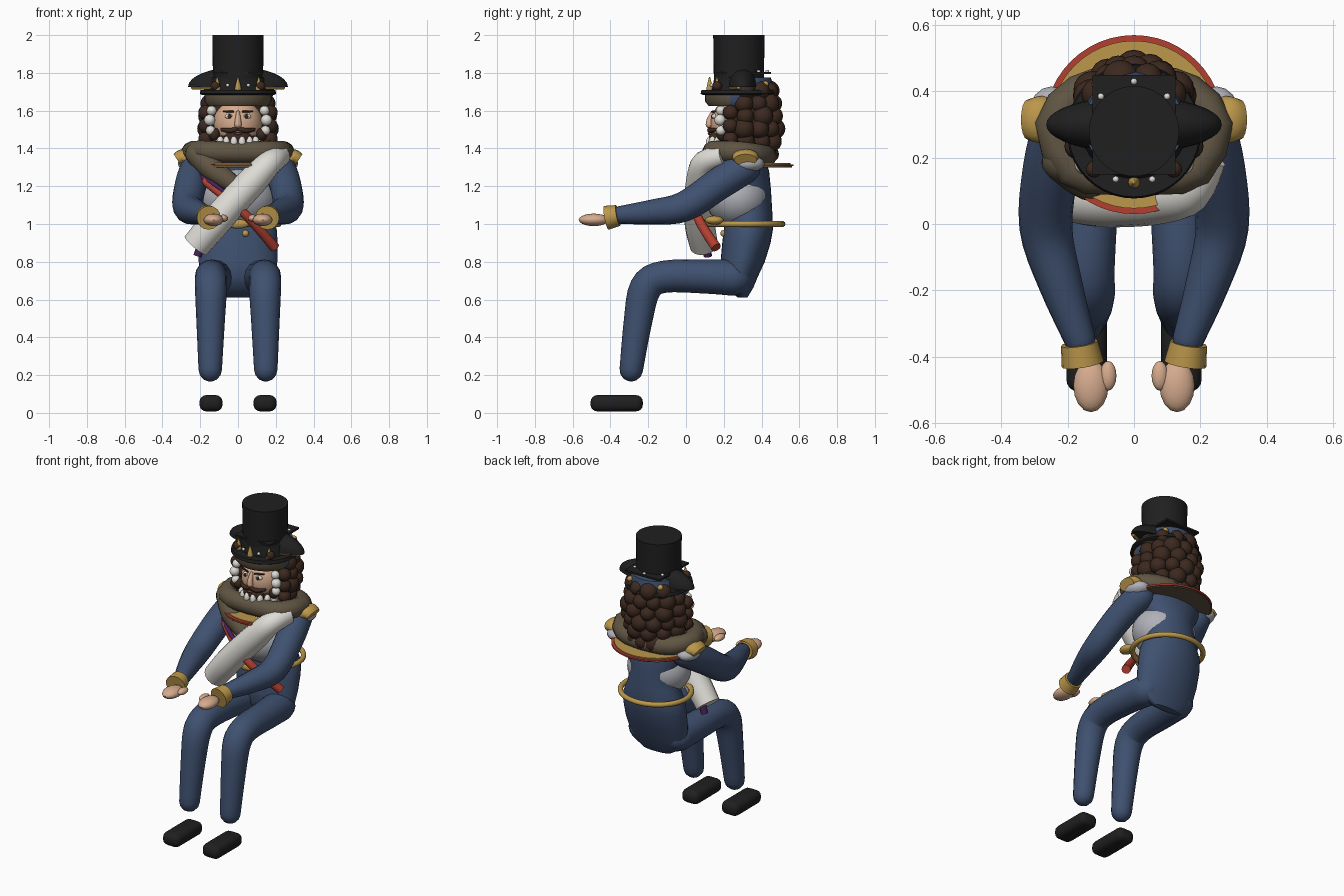
import bpy, bmesh, math
from mathutils import Vector, Matrix

if "Cube" in bpy.data.objects:
    bpy.data.objects.remove(bpy.data.objects["Cube"])


def material(name, *rgb):
    m = bpy.data.materials.new(name)
    m.use_nodes = True
    m.diffuse_color = (*rgb, 1)
    m.node_tree.nodes["Principled BSDF"].inputs["Base Color"].default_value = (*rgb, 1)
    return m


BLACK = material("black felt", .014, .014, .014)
BLUE = material("uniform blue", .05, .082, .162)
SKIN = material("skin", .67, .41, .27)
HAIR = material("dark brown hair", .045, .022, .014)
FUR = material("olive brown fur", .118, .091, .056)
WHITE = material("warm white", .74, .72, .67)
GREY = material("pale grey cloth", .43, .44, .48)
GOLD = material("gold", .5, .31, .07)
RED = material("red", .45, .05, .03)
PURPLE = material("purple", .06, .015, .1)


def finish(name, bm, mat, angle=40):
    bmesh.ops.recalc_face_normals(bm, faces=bm.faces)
    me = bpy.data.meshes.new(name)
    bm.to_mesh(me)
    bm.free()
    me.materials.append(mat)
    ob = bpy.data.objects.new(name, me)
    bpy.context.collection.objects.link(ob)
    bpy.ops.object.select_all(action='DESELECT')
    ob.select_set(True)
    bpy.context.view_layer.objects.active = ob
    bpy.ops.object.shade_smooth_by_angle(angle=math.radians(angle))
    return ob


def balls(name, items, mat, n=16):
    """Ellipsoids given as (centre, radii), joined in one object."""
    bm = bmesh.new()
    for c, r in items:
        r = r if isinstance(r, tuple) else (r, r, r)
        bmesh.ops.create_uvsphere(bm, u_segments=n, v_segments=n // 2 + 2, radius=1,
                                  matrix=Matrix.Translation(c) @ Matrix.Diagonal((*r, 1)))
    return finish(name, bm, mat)


def box(name, centre, size, mat, bevel=0):
    bm = bmesh.new()
    bmesh.ops.create_cube(bm, size=1, matrix=Matrix.Translation(centre) @ Matrix.Diagonal((*size, 1)))
    if bevel:
        bmesh.ops.bevel(bm, geom=bm.edges[:], offset=bevel, segments=4, profile=.5, affect='EDGES')
    return finish(name, bm, mat)


def skin_rings(name, rings, mat, cyclic=False):
    bm = bmesh.new()
    loops = [[bm.verts.new(p) for p in ring] for ring in rings]
    n = len(loops[0])
    pairs = list(zip(loops, loops[1:])) + ([(loops[-1], loops[0])] if cyclic else [])
    for a, b in pairs:
        for i in range(n):
            j = (i + 1) % n
            bm.faces.new((a[i], a[j], b[j], b[i]))
    if not cyclic:
        bm.faces.new(loops[0])
        bm.faces.new(loops[-1])
    return finish(name, bm, mat)


def stack(name, sections, mat, n=32, back=None):
    """Horizontal ellipses (z, y, rx, ry) skinned upwards; back recolours rear faces."""
    turn = [2 * math.pi * i / n for i in range(n)]
    ob = skin_rings(name, [[(rx * math.cos(a), y + ry * math.sin(a), z) for a in turn]
                           for z, y, rx, ry in sections], mat)
    if back:
        ob.data.materials.append(back)
        for f in ob.data.polygons:
            f.material_index = int(f.normal.y > -.2)
    return ob


def tube(name, pts, mat, n=16, cyclic=False, dome=True, flat=1, steps=4):
    """Smooth tube through points (x, y, z, radius)."""
    P = [Vector(p) for p in pts]
    m, path = len(P), []
    for i in range(m if cyclic else m - 1):
        a, b, c, d = [P[k % m] if cyclic else P[max(0, min(m - 1, k))] for k in range(i - 1, i + 3)]
        for s in range(steps):
            t = s / steps
            path.append(.5 * (2 * b + (c - a) * t + (2 * a - 5 * b + 4 * c - d) * t * t
                              + (3 * b - a - 3 * c + d) * t ** 3))
    if not cyclic:
        path.append(P[-1])
    pos, rad = [p.xyz for p in path], [p.w for p in path]
    if dome and not cyclic:
        for end, nxt in ((0, 1), (-1, -2)):
            out, base, r = (pos[end] - pos[nxt]).normalized(), pos[end], rad[end]
            for a in (.5, 1, 1.4):
                k = len(pos) if end else 0
                pos.insert(k, base + out * r * math.sin(a))
                rad.insert(k, r * math.cos(a))
    rings, side, k = [], None, len(pos)
    for i in range(k):
        lo, hi = ((i - 1) % k, (i + 1) % k) if cyclic else (max(0, i - 1), min(k - 1, i + 1))
        t = (pos[hi] - pos[lo]).normalized()
        if side is None:
            side = Vector((1, 0, 0)) if abs(t.x) < .6 else Vector((0, 1, 0))
        side = (side - t * side.dot(t)).normalized()
        up = t.cross(side)
        rings.append([pos[i] + rad[i] * (side * math.cos(q) + up * flat * math.sin(q))
                      for q in (2 * math.pi * j / n for j in range(n))])
    return skin_rings(name, rings, mat, cyclic)


# Body
stack("jacket", [(.61, .3, .1, .025), (.66, .285, .18, .07), (.72, .28, .2, .1), (.8, .3, .208, .117),
                 (.9, .32, .21, .128), (.97, .33, .205, .13), (1.06, .335, .165, .122),
                 (1.18, .33, .148, .12), (1.28, .32, .21, .12), (1.34, .31, .22, .11),
                 (1.4, .3, .12, .09)], BLUE)
balls("shirt", [((0, .275, 1.14), (.2, .17, .165))], GREY, 32)
turns = [2 * math.pi * i / 24 for i in range(24)]
tube("belt", [(.215 * math.cos(a), .31 + .2 * math.sin(a), 1.0, .016) for a in turns],
     GOLD, n=10, cyclic=True, steps=2)
balls("belt_knob", [((.18, .15, 1.02), (.04, .05, .024)), ((0, .09, 1.0), (.06, .02, .025)),
                    ((.04, .2, .95), .018)], GOLD)
stack("collar_plate_lining", [(1.3, .3, .262, .262), (1.307, .3, .262, .262)], FUR, 48)
stack("collar_plate_red", [(1.306, .3, .27, .27), (1.316, .3, .27, .27)], RED, 48)
stack("collar_plate_gold", [(1.31, .3, .253, .253), (1.322, .3, .253, .253)], GOLD, 48)

for s, side in ((1, "left"), (-1, "right")):
    # Limbs
    tube(side + "_leg", [(s * .12, .255, .715, .095), (s * .135, .1, .722, .09), (s * .143, -.12, .72, .085),
                         (s * .143, -.215, .66, .085), (s * .145, -.255, .48, .075),
                         (s * .147, -.29, .228, .062)], BLUE)
    box(side + "_shoe", (s * .143, -.367, .051), (.122, .277, .086), BLACK, .036)
    tube(side + "_arm", [(s * .215, .31, 1.3, .088), (s * .25, .17, 1.21, .085), (s * .266, -.01, 1.092, .08),
                         (s * .222, -.18, 1.063, .066), (s * .163, -.35, 1.048, .047)], BLUE)
    tube(side + "_cuff", [(s * .165, -.36, 1.045, .056), (s * .155, -.422, 1.033, .064)], GOLD, dome=False)
    balls(side + "_hand", [((s * .13, -.488, 1.022), (.053, .08, .033)),
                           ((s * .078, -.458, 1.03), (.025, .045, .02))], SKIN)
    # Shoulder trim
    tube(side + "_epaulette", [(s * .25, .315, 1.335, .07), (s * .29, .315, 1.355, .07),
                               (s * .322, .315, 1.34, .06)], GOLD, dome=False, flat=.6)
    balls(side + "_shoulder_pad", [((s * .25, .33, 1.32), (.068, .085, .045))], GREY)
    # Side curls and face details
    balls(side + "_white_curls", [((s * .14, .185, 1.6), .026), ((s * .15, .18, 1.55), .03),
                                  ((s * .145, .185, 1.495), .026)], WHITE)
    balls(side + "_front_curls", [((s * .17, .235, z), .04) for z in (1.45, 1.52, 1.59)], HAIR)
    balls(side + "_eye", [((s * .047, .15, 1.57), (.022, .014, .014))], WHITE)
    balls(side + "_pupil", [((s * .045, .139, 1.57), (.01, .006, .012))], HAIR)
    tube(side + "_eyebrow", [(s * .025, .138, 1.595, .005), (s * .075, .158, 1.597, .005)], HAIR, n=8)
    tube(side + "_moustache", [(s * .008, .125, 1.502, .011), (s * .045, .128, 1.495, .014),
                               (s * .085, .155, 1.5, .009)], HAIR, n=10)
    balls(side + "_whisker", [((s * .125, .195, 1.475), (.03, .035, .035))], HAIR)

# Scarf, sash and strap
half = [(.06, .42, 1.36), (.165, .395, 1.365), (.243, .3, 1.38), (.185, .165, 1.385), (.08, .145, 1.38)]
loop = half + [(-x, y, z) for x, y, z in reversed(half)]
tube("fur_scarf", [(*p, .058) for p in loop], FUR, n=12, cyclic=True, steps=2)
tube("scarf_tail", [(-.22, .19, 1.37, .06), (-.13, .13, 1.285, .062), (-.01, .1, 1.2, .045)], FUR)
tube("white_sash", [(.225, .2, 1.36, .055), (.17, .1, 1.325, .066), (.08, .078, 1.23, .078),
                    (-.05, .07, 1.09, .08), (-.14, .075, .985, .08), (-.225, .095, .885, .075)],
     WHITE, dome=False)
tube("sash_tassel", [(-.19, .11, .9, .022), (-.215, .115, .83, .022)], PURPLE, dome=False)
tube("purple_cord", [(-.2, .13, 1.25, .012), (-.1, .07, 1.19, .012), (.02, .06, 1.08, .012)], PURPLE)
tube("red_strap", [(-.18, .12, 1.23, .022), (-.08, .07, 1.15, .022), (.05, .06, 1.04, .024),
                   (.195, .16, .875, .027)], RED, dome=False)

# Head
balls("head", [((0, .26, 1.53), (.13, .13, .135))], SKIN, 32)
tube("nose", [(0, .14, 1.59, .01), (0, .125, 1.55, .016), (0, .124, 1.527, .02)], SKIN, n=12)
balls("beard", [((0, .16, 1.455), (.075, .04, .04)), ((0, .2, 1.45), (.11, .05, .035))], HAIR)
balls("mouth", [((0, .121, 1.478), (.022, .006, .006))], RED)
ruff = [math.pi * i / 9 for i in range(18)]
balls("neck_ruff", [((.122 * math.cos(a), .25 + .125 * math.sin(a), 1.43), (.02, .022, .035))
                    for a in ruff], WHITE, 12)
balls("hair_cap", [((0, .33, 1.54), (.16, .14, .2))], HAIR, 24)
curls = []
for row in range(6):
    count = 7 - row % 2
    for i in range(count):
        a = math.pi * (i + .5) / count * 1.16 - .25
        spread = .16 - .012 * max(0, row - 3) - .012 * max(0, 2 - row)
        curls.append(((spread * math.cos(a), .305 + (spread + .005) * math.sin(a), 1.37 + .067 * row),
                      .046 + .005 * ((row + 2 * i) % 3)))
balls("hair_curls", curls, HAIR, 16)

# Hat
hat_y = .28
stack("hat_band", [(1.625, .27, .16, .15), (1.65, .265, .178, .165), (1.685, .265, .178, .165)],
      FUR, back=BLUE)
stack("hat_visor", [(1.682, hat_y, .19, .19), (1.69, hat_y, .203, .203), (1.71, hat_y, .198, .198)], BLACK, 40)
stack("hat_drum", [(1.7, .3, .165, .165), (1.775, .3, .15, .15)], BLACK, back=BLUE)
dome = [i * math.pi / 16 for i in range(8)]
stack("hat_wings", [(1.725 + .105 * math.sin(a), .3, .265 * math.cos(a), .085 * math.cos(a))
                    for a in dome], BLACK, 40)
tube("hat_wing_trim", [(-.24, .28, 1.722, .01), (0, .2, 1.722, .01), (.24, .28, 1.722, .01)], GOLD, n=8)
stack("hat_crown", [(1.72, hat_y, .132, .132), (2.0, hat_y, .136, .136)], BLACK, 40)
box("hat_plate", (0, .3, 1.8), (.25, .3, .012), BLACK)
front = [(x, .3 - math.sqrt(.175 ** 2 - x * x)) for x in (-.11, 0, .11)]
for i, (x, y) in enumerate(front):
    tube("hat_ornament_%d" % i, [(x, y, 1.715, .018), (x, y, 1.74, .013), (x, y, 1.775, .004)], GOLD, n=10)
balls("hat_curls", [((s * .12, .165, 1.73), .025) for s in (-1, 1)], HAIR)
balls("hat_back_knots", [((s * .11, .42, 1.74), .018) for s in (-1, 1)], GOLD)
balls("hat_beads", [((x, y, 1.806), .01) for x, y in ((-.1, .385), (0, .43), (.1, .385))]
      + [((s * .055, .135, 1.735), .01) for s in (-1, 1)], WHITE, 10)
